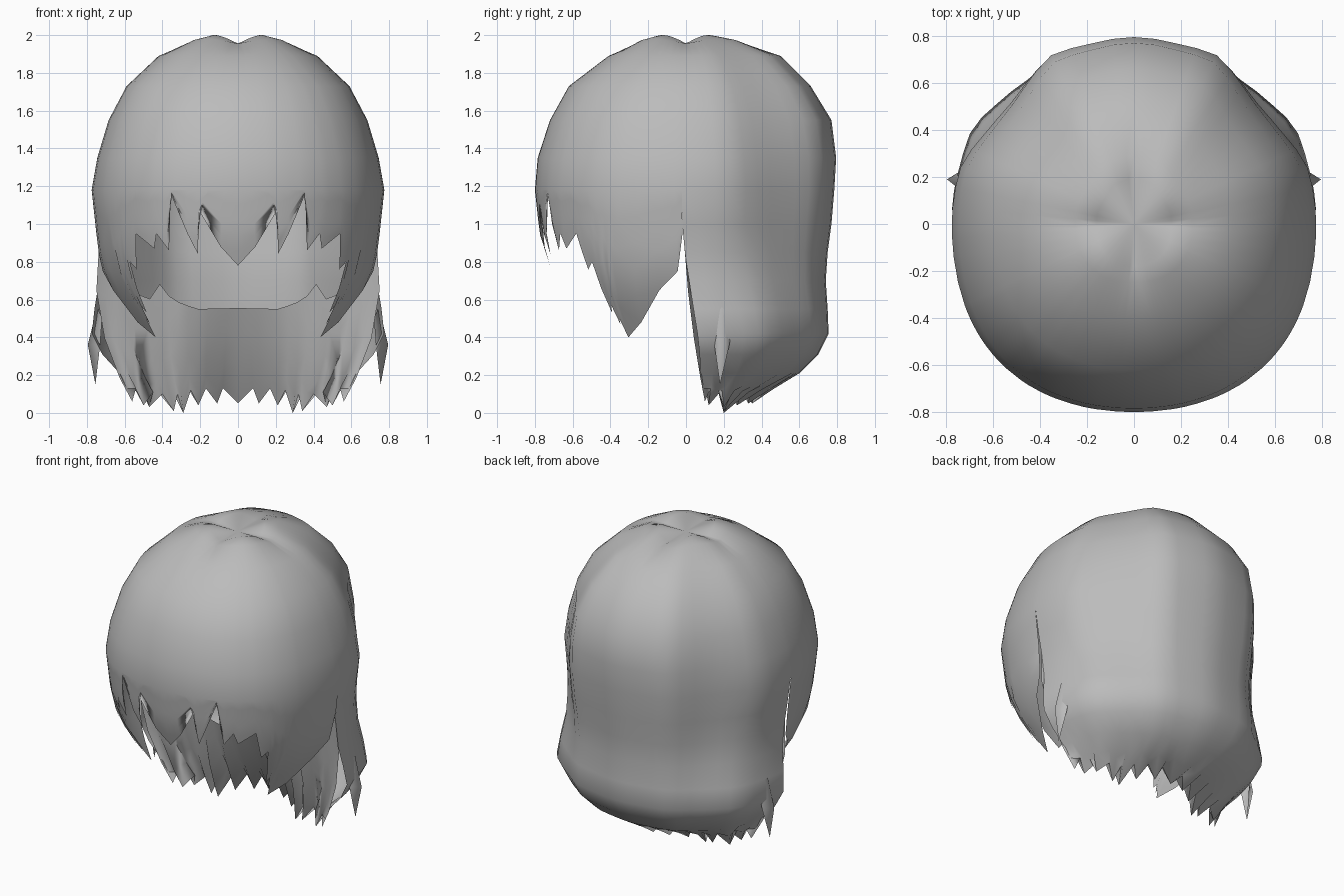
import bpy, bmesh
from math import sin, cos, radians

if "Cube" in bpy.data.objects:
    bpy.data.objects.remove(bpy.data.objects["Cube"])

hair = bpy.data.materials.new("hair_grey")
hair.diffuse_color = (0.5, 0.5, 0.5, 1)
hair.use_nodes = True
hair.node_tree.nodes["Principled BSDF"].inputs["Base Color"].default_value = hair.diffuse_color

# Crown rings: height, radius at front, side and back, dip along the partings
CROWN = [(2.0, .18, .16, .19, .045), (1.98, .25, .25, .29, .025), (1.89, .41, .42, .50, 0),
         (1.73, .62, .59, .66, 0), (1.55, .72, .685, .77, 0), (1.35, .785, .745, .795, 0),
         (1.18, .80, .775, .785, 0)]
# Lower radius curves: fringe curls in, back narrows then flares and rolls under
FRINGE = [(1.18, .80, .775), (.95, .775, .75), (.78, .72, .73), (.6, .64, .65), (.4, .50, .52)]
BACK = [(1.0, .75, .77), (.85, .735, .75), (.7, .735, .74), (.55, .76, .75),
        (.42, .775, .755), (.31, .72, .70), (.21, .63, .60)]
# Back outline by angle: fullness of the upper hair, then of the flared lower hair
OUTLINE = [(90, 1, 1), (109, 1, 1.01), (121, .955, 1.04), (132, .935, 1.01),
           (143, .965, 1.0), (153, 1.02, 1.02), (166, .995, .995), (180, 1, 1)]
# Lower points of the fringe: angle from the front, height
LOCKS = [(0, .78), (7, .88), (15, 1.07), (15.6, .95), (16.4, .84), (20, .95), (26, 1.16),
         (27, 1.0), (28.5, .86), (33, .95), (35, .87), (43, .95), (44.5, .85), (46, .76),
         (49, .80), (50, .66), (51, .53), (52.5, .57), (53.2, .47), (54, .50), (55, .40),
         (66, .48), (78, .65), (86.5, .75), (88.5, .94)]
# Tips of the rolled-under back: x, y, height
TIPS = [(.56, .10, .06), (.54, .13, .13), (.50, .12, .04), (.45, .18, .11), (.47, .20, .03),
        (.40, .24, .10), (.34, .20, .01), (.32, .26, .10), (.29, .20, .0), (.25, .30, .12),
        (.21, .27, .04), (.17, .34, .13), (.11, .33, .05), (.08, .37, .13), (0, .35, .05)]
SLIT = 88.5


def finish(name, bm):
    """Turn the half mesh into a mirrored, smooth object."""
    me = bpy.data.meshes.new(name)
    bm.to_mesh(me)
    bm.free()
    me.materials.append(hair)
    ob = bpy.data.objects.new(name, me)
    bpy.context.collection.objects.link(ob)
    mod = ob.modifiers.new("mirror", 'MIRROR')
    mod.merge_threshold = .002
    for p in me.polygons:
        p.use_smooth = True


def lookup(table, v):
    """Linear interpolation of table rows, first entry ascending."""
    v = min(max(v, table[0][0]), table[-1][0])
    for p, q in zip(table, table[1:]):
        if v <= q[0]:
            t = (v - p[0]) / (q[0] - p[0])
            return [a + (b - a) * t for a, b in zip(p[1:], q[1:])]


def polar(a, r, z):
    a = radians(a)
    return (max(0, r * sin(a)) if 0 < a < 3.14 else 0, -r * cos(a), z)


def blend(a, f, s, b, z):
    """Radius at an angle: full front diagonals, outlined back."""
    c, d = cos(radians(a)), sin(radians(2 * a))
    r = (f if c > 0 else b) * c * c + s * (1 - c * c)
    if c > 0:
        return r * (1 + .04 * d * d)
    upper, lower = lookup(OUTLINE, a)
    w = min(1, max(0, (1.1 - z) / .65))
    return r * (upper + (lower - upper) * w)


def fringe_radius(a, z):
    f, s = lookup(FRINGE[::-1], z)
    return blend(a, f, s, s, z)


def strip(bm, cols):
    """Skin neighbouring columns, each running from top to tip."""
    for c0, c1 in zip(cols, cols[1:]):
        for i in range(len(c0) - 1):
            bm.faces.new([c0[i], c0[i + 1], c1[i + 1], c1[i]])


# Main shell: crown, fringe and long back
bm = bmesh.new()
pole = bm.verts.new((0, 0, 1.955))


def crown_column(a):
    return [bm.verts.new(polar(a, blend(a, f, s, b, z), z - dip * (1 - abs(sin(radians(2 * a))))))
            for z, f, s, b, dip in CROWN]


front, back = [], []
n = len(LOCKS) - 1
for j, (tip_a, tip_z) in enumerate(LOCKS):
    a0 = .5 * SLIT * j / n + .5 * tip_a
    col = crown_column(a0)
    for t in (.2, .4, .6, .8, 1):
        a = a0 + (tip_a - a0) * t
        z = 1.18 + (tip_z - 1.18) * t
        col.append(bm.verts.new(polar(a, fringe_radius(a, z), z)))
    front.append(col)

m = len(TIPS) - 1
for j, tip in enumerate(TIPS):
    a0 = SLIT + (180 - SLIT) * j / m
    col = crown_column(a0)
    for z, s, b in BACK:
        a = a0 + (1 - j / m) * 8.5 * max(0, .94 - z) / .74
        col.append(bm.verts.new(polar(a, blend(a, s, s, b, z), z)))
    # underside sweeps in to the ragged tips
    p = col[-1].co
    col.append(bm.verts.new((p.x * .45 + tip[0] * .55, p.y * .45 + tip[1] * .55,
                             p.z * .4 + (tip[2] * .5 + .045) * .6)))
    col.append(bm.verts.new(tip))
    back.append(col)

strip(bm, front)
strip(bm, back)
for cols in (front, back):
    for c0, c1 in zip(cols, cols[1:]):
        bm.faces.new((pole, c0[0], c1[0]))
bmesh.ops.remove_doubles(bm, verts=bm.verts, dist=.0008)
finish("hair_shell", bm)

# Front of the lower hair, overhanging and sharing the ragged tips
TOP = [(0, 0, .12, .555), (.3, .22, .10, .55), (.48, .35, .09, .60), (.58, .42, .08, .69),
       (.66, .48, .07, .58), (.8, .60, .05, .70), (1, .735, -.01, .90)]
bm = bmesh.new()
cols = []
for j, tip in enumerate(TIPS):
    u = 1 - j / m
    top = lookup(TOP, u)
    col = []
    for t in (0, .3, .6, .85, 1):
        bow = 4 * t * (1 - t)
        x, y, z = (p + (q - p) * t for p, q in zip(top, tip))
        col.append(bm.verts.new((x + .08 * u * u * bow, y - .015 * bow, z)))
    cols.append(col)
strip(bm, cols[::-1])
finish("neck_panel", bm)

# Loose lock flaring out at each side
bm = bmesh.new()
ring0 = [bm.verts.new(p) for p in ((.72, .13, .50), (.745, .19, .56), (.72, .25, .50))]
ring1 = [bm.verts.new(p) for p in ((.73, .15, .36), (.795, .19, .36), (.73, .23, .36))]
tip = bm.verts.new((.755, .18, .15))
for i in range(2):
    bm.faces.new((ring0[i], ring1[i], ring1[i + 1], ring0[i + 1]))
    bm.faces.new((ring1[i], tip, ring1[i + 1]))
finish("side_lock", bm)
